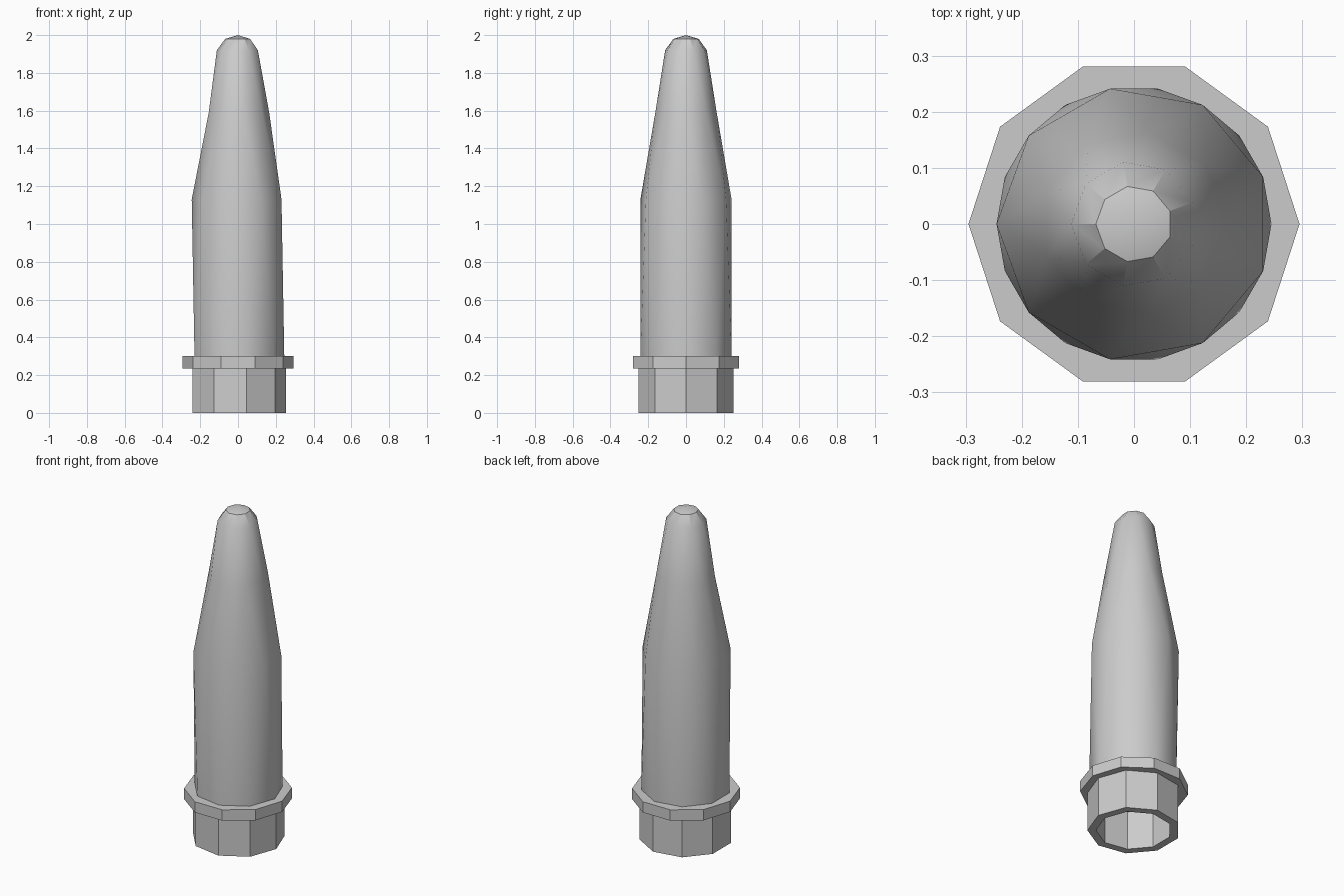
import bpy, bmesh
from math import sin, cos, pi, radians

cube = bpy.data.objects.get("Cube")
if cube:
    bpy.data.objects.remove(cube, do_unlink=True)

grey = bpy.data.materials.new("plain grey")
grey.use_nodes = True
colour = (0.6, 0.6, 0.6, 1)
grey.diffuse_color = colour
grey.node_tree.nodes["Principled BSDF"].inputs["Base Color"].default_value = colour


def add_ring(bm, sides, radius, z, turn=0):
    """A polygon of vertices, turned by a fraction of one side."""
    step = 2 * pi / sides
    return [bm.verts.new((radius * cos((i + turn) * step),
                          radius * sin((i + turn) * step), z)) for i in range(sides)]


def bridge(bm, low, high, twisted=False):
    """Join two rings with quads, or with triangles when the upper one is turned."""
    n = len(low)
    for i in range(n):
        j = (i + 1) % n
        if twisted:
            bm.faces.new((low[i], low[j], high[i]))
            bm.faces.new((low[j], high[j], high[i]))
        else:
            bm.faces.new((low[i], low[j], high[j], high[i]))


def finish(name, bm, smooth=False):
    bmesh.ops.recalc_face_normals(bm, faces=bm.faces)
    mesh = bpy.data.meshes.new(name)
    bm.to_mesh(mesh)
    bm.free()
    mesh.materials.append(grey)
    obj = bpy.data.objects.new(name, mesh)
    bpy.context.collection.objects.link(obj)
    if smooth:
        bpy.ops.object.select_all(action='DESELECT')
        obj.select_set(True)
        bpy.context.view_layer.objects.active = obj
        bpy.ops.object.shade_smooth_by_angle(angle=radians(30))
    return obj


# Hollow nine-sided socket
bm = bmesh.new()
outline = [(0.255, 0), (0.255, 0.235), (0.208, 0.235), (0.208, 0)]
rings = [add_ring(bm, 9, r, z) for r, z in outline]
for k in range(4):
    bridge(bm, rings[k], rings[(k + 1) % 4])
finish("socket", bm)

# Ten-sided collar
bm = bmesh.new()
low, high = add_ring(bm, 10, 0.295, 0.235), add_ring(bm, 10, 0.295, 0.30)
bridge(bm, low, high)
bm.faces.new(low)
bm.faces.new(high)
finish("collar", bm)

# Tapered body: each ring is turned half a side against the one below
bm = bmesh.new()
profile = [(0.245, 0.30), (0.245, 1.13), (0.165, 1.59), (0.112, 1.92)]
rings = [add_ring(bm, 9, r, z, k * 0.5) for k, (r, z) in enumerate(profile)]
for low, high in zip(rings, rings[1:]):
    bridge(bm, low, high, twisted=True)
bm.faces.new(rings[0])

# Bevelled tip and shallow cap
tip = add_ring(bm, 9, 0.068, 1.98, 1.5)
bridge(bm, rings[-1], tip)
peak = bm.verts.new((0, 0, 2))
for i in range(9):
    bm.faces.new((tip[i], tip[(i + 1) % 9], peak))
finish("tapered_body", bm, smooth=True)
